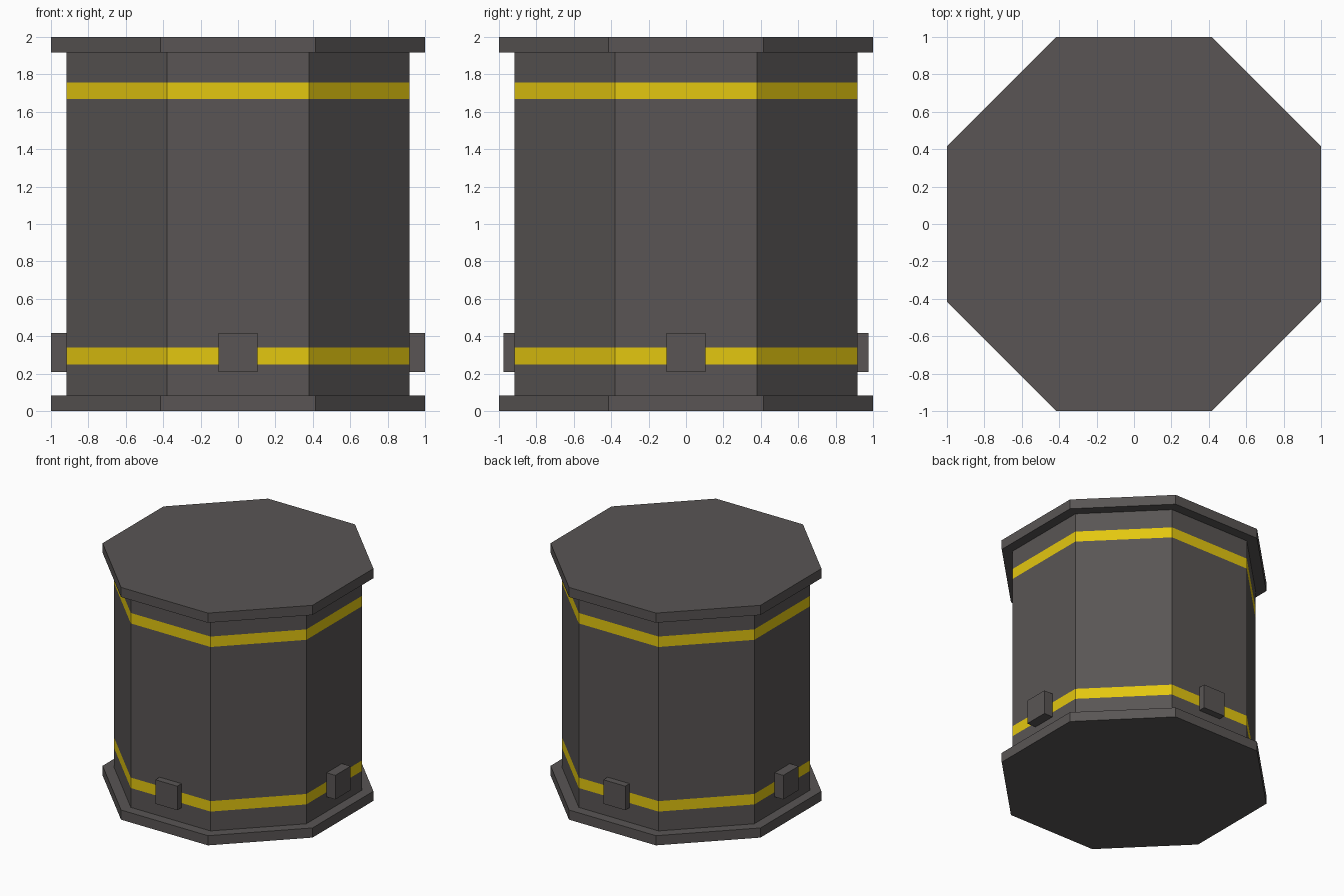
import bpy, bmesh, math

if "Cube" in bpy.data.objects:
    bpy.data.objects.remove(bpy.data.objects["Cube"])


def material(name, rgb):
    m = bpy.data.materials.new(name)
    m.diffuse_color = (*rgb, 1)
    m.use_nodes = True
    m.node_tree.nodes["Principled BSDF"].inputs["Base Color"].default_value = m.diffuse_color
    return m


GREY = material("dark grey", (0.100, 0.091, 0.089))
YELLOW = material("warning yellow", (0.77, 0.57, 0.005))


def finish(bm, name, mats):
    bmesh.ops.recalc_face_normals(bm, faces=bm.faces)
    mesh = bpy.data.meshes.new(name)
    bm.to_mesh(mesh)
    bm.free()
    for m in mats:
        mesh.materials.append(m)
    ob = bpy.data.objects.new(name, mesh)
    bpy.context.collection.objects.link(ob)
    return ob


def octagon_prism(name, apothem, heights, mats, stripes=()):
    """Octagonal column with rings at the heights; stripe segments get material 1."""
    r = apothem / math.cos(math.pi / 8)
    bm = bmesh.new()
    rings = []
    for z in heights:
        angles = [math.pi / 8 + i * math.pi / 4 for i in range(8)]
        rings.append([bm.verts.new((r * math.cos(a), r * math.sin(a), z)) for a in angles])
    for s in range(len(rings) - 1):
        lo, hi = rings[s], rings[s + 1]
        for i in range(8):
            j = (i + 1) % 8
            f = bm.faces.new((lo[i], lo[j], hi[j], hi[i]))
            f.material_index = 1 if s in stripes else 0
    bm.faces.new(rings[0])
    bm.faces.new(rings[-1])
    return finish(bm, name, mats)


def box(name, lo, hi):
    bm = bmesh.new()
    bmesh.ops.create_cube(bm, size=1)
    for v in bm.verts:
        v.co = [(a + b) / 2 + c * (b - a) for a, b, c in zip(lo, hi, v.co)]
    return finish(bm, name, [GREY])


# Drum body with two flush yellow stripes
octagon_prism("body", 0.9167, [0.083, 0.25, 0.34, 1.667, 1.757, 1.917],
              [GREY, YELLOW], stripes=(1, 3))

# Wider rims at base and top
octagon_prism("bottom_rim", 1.0, [0, 0.0833], [GREY])
octagon_prism("top_rim", 1.0, [1.9167, 2.0], [GREY])

# Four latch blocks over the lower stripe
W, Z0, Z1, IN = 0.104, 0.21, 0.417, 0.90
box("right_block", (IN, -W, Z0), (1.0, W, Z1))
box("left_block", (-1.0, -W, Z0), (-IN, W, Z1))
box("back_block", (-W, IN, Z0), (W, 0.975, Z1))
box("front_block", (-W, -0.975, Z0), (W, -IN, Z1))
